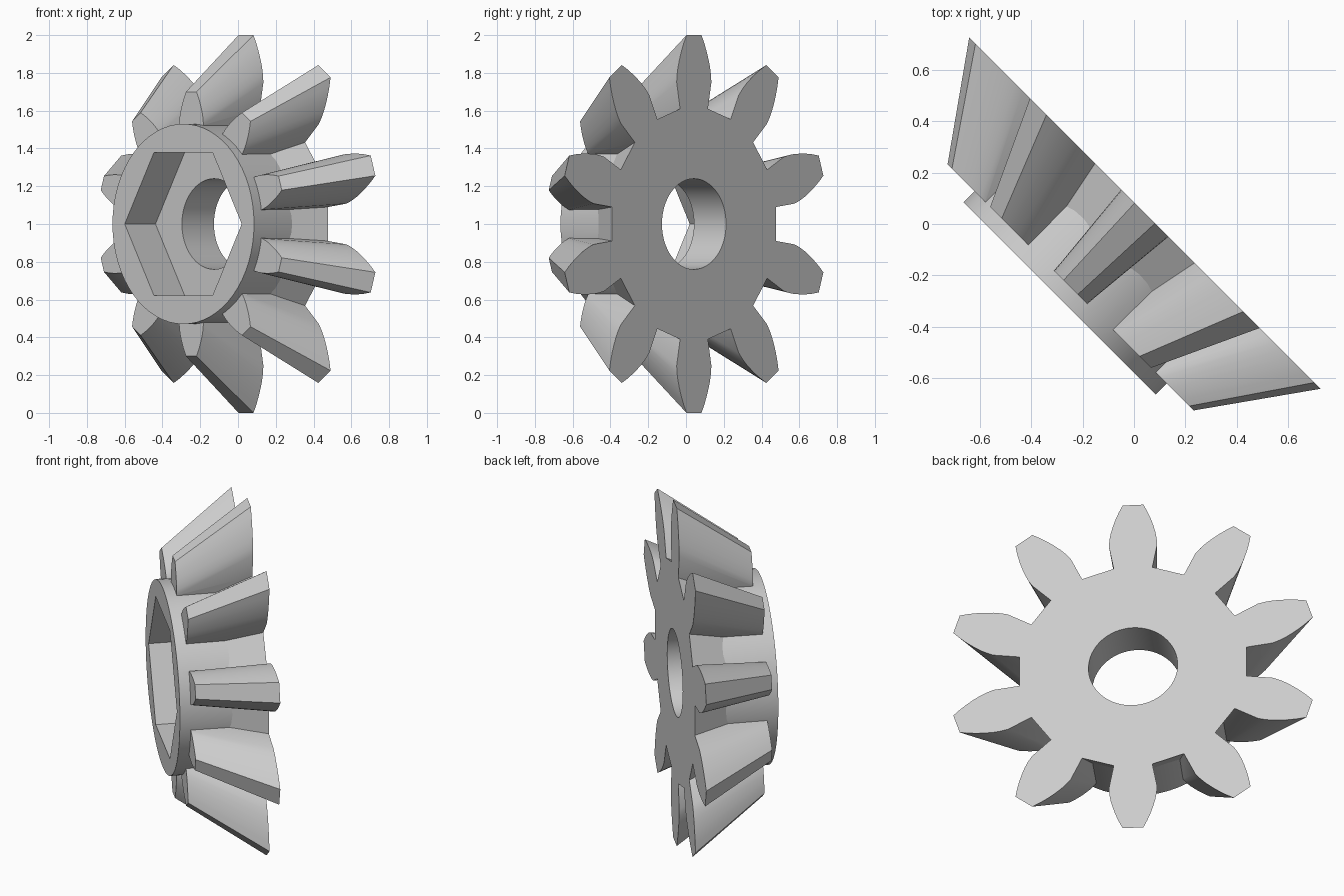
import bpy, bmesh
from math import sin, cos, pi, atan2, hypot, radians
from mathutils import Matrix

cube = bpy.data.objects.get("Cube")
if cube:
    bpy.data.objects.remove(cube, do_unlink=True)

TEETH = 10
BACK, TOOTH_FRONT, HUB_FRONT, POCKET = 0.06, -0.35, -0.41, -0.18
TAPER = 0.70

steel = bpy.data.materials.new("light grey")
steel.use_nodes = True
grey = (0.6, 0.6, 0.6, 1)
steel.diffuse_color = grey
steel.node_tree.nodes["Principled BSDF"].inputs["Base Color"].default_value = grey

# Gear axis lies level, turned half way between +x and +y
r = 0.5 ** 0.5
PLACE = Matrix(((-r, 0, r, 0), (r, 0, r, 0), (0, 1, 0, 1), (0, 0, 0, 1)))


def loft(name, outline, z0, z1, scale0=1.0):
    """Closed solid between a scaled outline at z0 and the full outline at z1."""
    bm = bmesh.new()
    low = [bm.verts.new((x * scale0, y * scale0, z0)) for x, y in outline]
    high = [bm.verts.new((x, y, z1)) for x, y in outline]
    bm.faces.new(low[::-1])
    bm.faces.new(high)
    n = len(outline)
    for i in range(n):
        j = (i + 1) % n
        bm.faces.new((low[i], low[j], high[j], high[i]))
    bm.transform(PLACE)
    bmesh.ops.recalc_face_normals(bm, faces=bm.faces)
    mesh = bpy.data.meshes.new(name)
    bm.to_mesh(mesh)
    bm.free()
    mesh.materials.append(steel)
    ob = bpy.data.objects.new(name, mesh)
    bpy.context.collection.objects.link(ob)
    return ob


def polygon(radius, sides):
    return [(radius * cos(2 * pi * i / sides), radius * sin(2 * pi * i / sides))
            for i in range(sides)]


# Half a tooth as (height, half width): straight root, then curved flank
half = [(0.61, 0.104), (0.75, 0.13), (0.79, 0.127), (0.83, 0.12), (0.87, 0.109),
        (0.91, 0.096), (0.955, 0.078), (1.0, 0.056)]
tooth = [(h, -w) for h, w in half] + [(h, w) for h, w in half[::-1]]
outline = []
for k in range(TEETH):
    turn = pi / 2 + 2 * pi * k / TEETH
    for h, w in tooth:
        a, d = turn + atan2(w, h), hypot(h, w)
        outline.append((d * cos(a), d * sin(a)))

gear = loft("bevel_gear", outline, TOOTH_FRONT, BACK, TAPER)
hub = loft("hub", polygon(0.53, 64), HUB_FRONT, 0.0)
pocket = loft("hex_pocket_cutter", polygon(0.438, 6), HUB_FRONT - 0.1, POCKET)
bore = loft("bore_cutter", polygon(0.24, 64), HUB_FRONT - 0.2, BACK + 0.1)

# Join the hub, then cut the hexagonal pocket and the bore
for tool, operation in ((hub, "UNION"), (pocket, "DIFFERENCE"), (bore, "DIFFERENCE")):
    tool.hide_render = True
    mod = gear.modifiers.new(tool.name, "BOOLEAN")
    mod.operation, mod.solver, mod.object = operation, "EXACT", tool

bpy.context.view_layer.update()
shaped = bpy.data.meshes.new_from_object(
    gear.evaluated_get(bpy.context.evaluated_depsgraph_get()))
gear.modifiers.clear()
gear.data = shaped
for tool in (hub, pocket, bore):
    bpy.data.objects.remove(tool, do_unlink=True)

# Smooth flanks and round walls, crisp edges
for ob in bpy.context.selected_objects:
    ob.select_set(False)
gear.select_set(True)
bpy.context.view_layer.objects.active = gear
bpy.ops.object.shade_smooth_by_angle(angle=radians(20))
